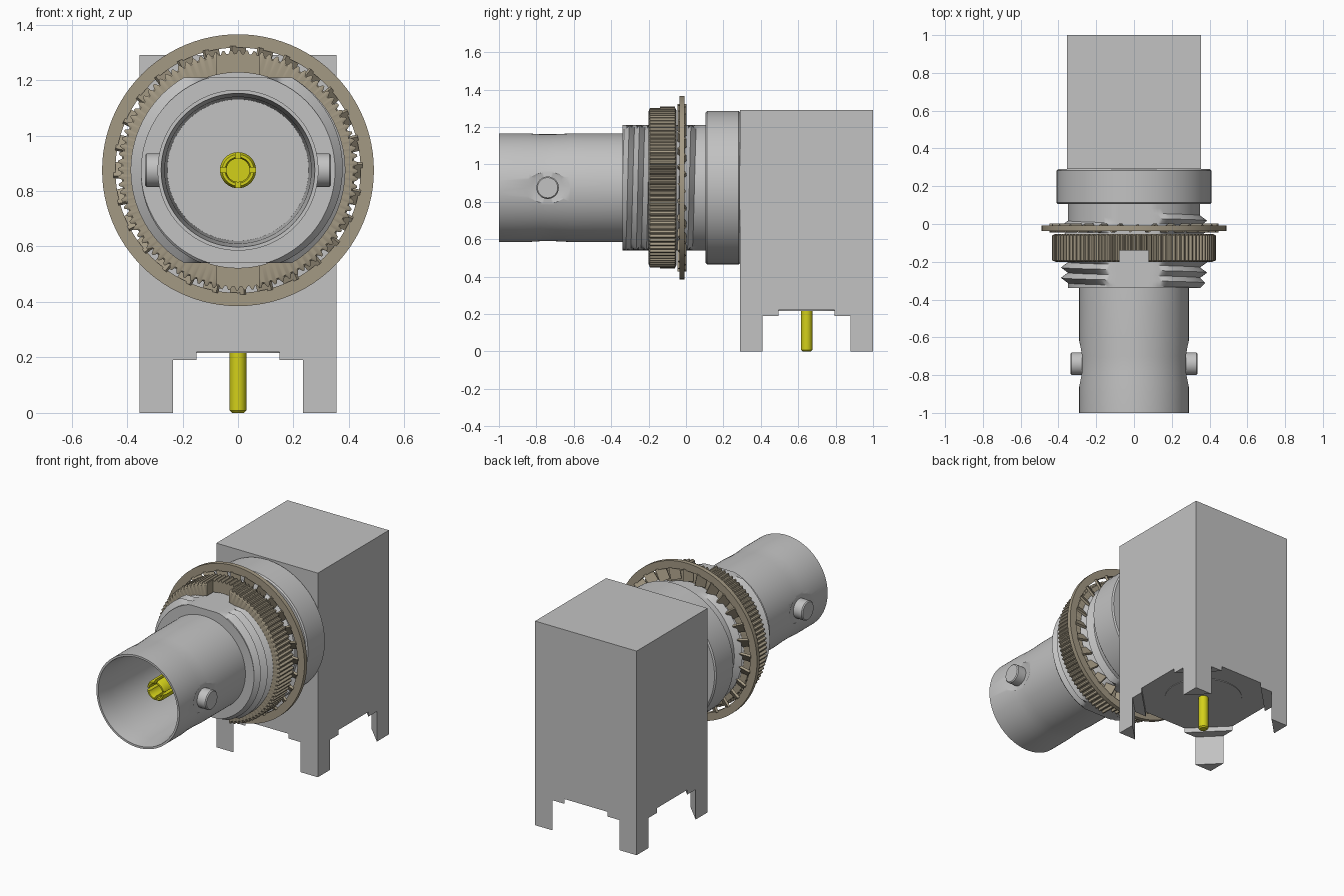
import bpy, bmesh, math
from mathutils import Matrix, Vector

old = bpy.data.objects.get("Cube")
if old:
    bpy.data.objects.remove(old, do_unlink=True)

AXIS_Z = 0.875
TAU = 2 * math.pi


def material(name, rgb):
    m = bpy.data.materials.new(name)
    m.use_nodes = True
    m.diffuse_color = (*rgb, 1)
    m.node_tree.nodes["Principled BSDF"].inputs["Base Color"].default_value = (*rgb, 1)
    return m


GREY = material("light grey metal", (0.54, 0.54, 0.54))
TAN = material("tan metal", (0.37, 0.32, 0.23))
GOLD = material("yellow gold", (0.65, 0.63, 0.01))

# local z axis laid along +y on the connector axis
ALONG_Y = Matrix.Translation((0, 0, AXIS_Z)) @ Matrix.Rotation(-math.pi / 2, 4, 'X')


def finish(name, bm, mat, matrix=None):
    bmesh.ops.remove_doubles(bm, verts=bm.verts, dist=1e-5)
    if matrix:
        bm.transform(matrix)
    bmesh.ops.recalc_face_normals(bm, faces=bm.faces)
    mesh = bpy.data.meshes.new(name)
    bm.to_mesh(mesh)
    bm.free()
    ob = bpy.data.objects.new(name, mesh)
    bpy.context.collection.objects.link(ob)
    mesh.materials.append(mat)
    return ob


def activate(ob):
    bpy.ops.object.select_all(action='DESELECT')
    ob.select_set(True)
    bpy.context.view_layer.objects.active = ob


def smooth(ob):
    activate(ob)
    bpy.ops.object.shade_smooth_by_angle(angle=math.radians(30))


def grid(bm, rows):
    """Skin rows of points; zero-length faces vanish when merged."""
    vs = [[bm.verts.new(p) for p in row] for row in rows]
    for a, b in zip(vs, vs[1:]):
        for i in range(len(a) - 1):
            bm.faces.new((a[i], a[i + 1], b[i + 1], b[i]))


def revolve(name, profile, mat, matrix=ALONG_Y, segs=72, radius=lambda r, i: r):
    """Lathe a profile of (height, radius) points."""
    bm = bmesh.new()
    rows = []
    for h, r in profile:
        ring = []
        for i in range(segs + 1):
            a, rr = TAU * (i % segs) / segs, radius(r, i % segs)
            ring.append((rr * math.cos(a), rr * math.sin(a), h))
        rows.append(ring)
    grid(bm, rows)
    bmesh.ops.remove_doubles(bm, verts=bm.verts, dist=1e-5)
    bmesh.ops.dissolve_degenerate(bm, edges=bm.edges, dist=1e-6)
    return finish(name, bm, mat, matrix)


def box(name, lo, hi, mat):
    bm = bmesh.new()
    lo, hi = Vector(lo), Vector(hi)
    bmesh.ops.create_cube(bm, size=1, matrix=Matrix.Translation((lo + hi) / 2)
                          @ Matrix.Diagonal((*(hi - lo), 1)))
    return finish(name, bm, mat)


def cut(ob, cutter):
    cutter.hide_render = True
    mod = ob.modifiers.new("cut", 'BOOLEAN')
    mod.operation, mod.solver, mod.object = 'DIFFERENCE', 'EXACT', cutter
    activate(ob)
    bpy.ops.object.modifier_apply(modifier=mod.name)
    bpy.data.objects.remove(cutter, do_unlink=True)


# Housing block with stepped triangular corner feet
HALF, MID = 0.355, 0.645
box("housing_block", (-HALF, 0.29, 0.22), (HALF, 1, 1.29), GREY)
for sx, side in ((-1, "right"), (1, "left")):
    for sy, end in ((-1, "front"), (1, "back")):
        for part, size, z0, z1 in (("step", 0.205, 0.19, 0.22), ("leg", 0.12, 0, 0.19)):
            bm = bmesh.new()
            x, y = sx * HALF, MID + sy * HALF
            f = bm.faces.new([bm.verts.new(p) for p in (
                (x, y, z0), (x - sx * size, y, z0), (x, y - sy * size, z0))])
            ext = bmesh.ops.extrude_face_region(bm, geom=[f])["geom"]
            bmesh.ops.translate(bm, vec=(0, 0, z1 - z0),
                                verts=[v for v in ext if isinstance(v, bmesh.types.BMVert)])
            finish(f"{end}_{side}_{part}", bm, GREY)

# Board pin and the round insulator on the underside
smooth(revolve("board_pin", [(0, 0), (0, 0.022), (0.008, 0.03), (0.25, 0.03), (0.25, 0)],
               GOLD, Matrix.Translation((0, MID, 0)), 32))
smooth(revolve("underside_insulator", [(0.216, 0), (0.216, 0.23), (0.222, 0.23), (0.222, 0)],
               GREY, Matrix.Translation((0, MID, 0))))

# Round flange against the block
smooth(revolve("rear_flange", [(0.105, 0), (0.105, 0.402), (0.113, 0.41), (0.282, 0.41),
                               (0.29, 0.402), (0.29, 0)], GREY))

# Threaded neck: helical ridges, flattened top and bottom
FRONT, BACK, ROOT, CREST, PITCH, FLAT = -0.34, 0.11, 0.35, 0.387, 0.055, 0.335
SEGS = 120
rows = []
for k in range(-4, 19):
    row = []
    for i in range(SEGS + 1):
        a = TAU * i / SEGS
        y = FRONT + PITCH * (k / 2 + i / SEGS)
        y = min(max(y, FRONT), BACK)
        r = CREST if k % 2 and y < 0.03 else ROOT
        r = min(r, ROOT + y - FRONT)
        z = min(max(r * math.sin(a), -FLAT), FLAT)
        row.append((r * math.cos(a), y, AXIS_Z + z))
    rows.append(row)
for y, at in ((FRONT, 0), (BACK, len(rows))):
    rows.insert(at, [(0.28 * math.cos(TAU * i / SEGS), y, AXIS_Z + 0.28 * math.sin(TAU * i / SEGS))
                     for i in range(SEGS + 1)])
bm = bmesh.new()
grid(bm, rows)
bmesh.ops.remove_doubles(bm, verts=bm.verts, dist=1e-5)
bmesh.ops.dissolve_degenerate(bm, edges=bm.edges, dist=1e-6)
smooth(finish("threaded_neck", bm, GREY))

# Socket barrel with tapered bore and a shallow groove in its floor
barrel = revolve("socket_barrel", [
    (-0.4, 0), (-0.4, 0.213), (-0.395, 0.213), (-0.395, 0.217), (-0.4, 0.217), (-0.4, 0.255),
    (-0.9, 0.264), (-1, 0.277), (-1, 0.29), (-0.84, 0.29), (-0.78, 0.286), (-0.7, 0.286),
    (-0.62, 0.29), (-0.33, 0.29), (-0.33, 0)], GREY, segs=96)

# Bayonet lugs standing in dished spots on both sides
for s, side in ((1, "left"), (-1, "right")):
    place = Matrix.Translation((0, -0.74, AXIS_Z)) @ Matrix.Rotation(s * math.pi / 2, 4, 'Y')
    cut(barrel, revolve("dish_cutter", [(0.274, 0), (0.274, 0.085), (0.291, 0.122),
                                        (0.4, 0.122), (0.4, 0)], GREY, place, 48))
    smooth(revolve(f"{side}_lug", [(0.268, 0), (0.268, 0.06), (0.33, 0.06), (0.336, 0.054),
                                   (0.336, 0)], GREY, place, 40))
smooth(barrel)

# Centre contact with four slots
contact = revolve("centre_contact", [
    (-0.38, 0), (-0.38, 0.065), (-0.81, 0.065), (-0.825, 0.057), (-0.825, 0.047),
    (-0.81, 0.042), (-0.68, 0.042), (-0.68, 0)], GOLD, segs=40)
for hx, hz in ((0.009, 0.1), (0.1, 0.009)):
    cut(contact, box("slot_cutter", (-hx, -0.9, AXIS_Z - hz), (hx, -0.69, AXIS_Z + hz), GOLD))
smooth(contact)

# Knurled ring nut with a spanner slot at top and bottom
nut = revolve("knurled_nut", [
    (-0.2, 0.352), (-0.2, 0.415), (-0.193, 0.433), (-0.06, 0.433), (-0.052, 0.415),
    (-0.052, 0.352), (-0.2, 0.352)], TAN, segs=384,
    radius=lambda r, i: r - 0.013 if r > 0.43 and i % 4 > 1 else r)
cut(nut, box("nut_slot_cutter", (-0.076, -0.3, 0), (0.076, -0.14, 2), TAN))
smooth(nut)

# Lock washer ring with twisted inner teeth
smooth(revolve("lock_washer", [(-0.036, 0.442), (-0.036, 0.49), (-0.009, 0.49),
                               (-0.009, 0.442), (-0.036, 0.442)], TAN, segs=96))
bm = bmesh.new()
TEETH = 28
for i in range(TEETH):
    turn = Matrix.Rotation(TAU * i / TEETH, 4, 'Y')
    twist = Matrix.Rotation(math.radians(35), 4, 'Z')
    bmesh.ops.create_cube(bm, size=1, matrix=Matrix.Translation((0, -0.022, AXIS_Z)) @ turn
                          @ Matrix.Translation((0, 0, 0.41)) @ twist
                          @ Matrix.Diagonal((0.062, 0.014, 0.076, 1)))
finish("washer_teeth", bm, TAN)
